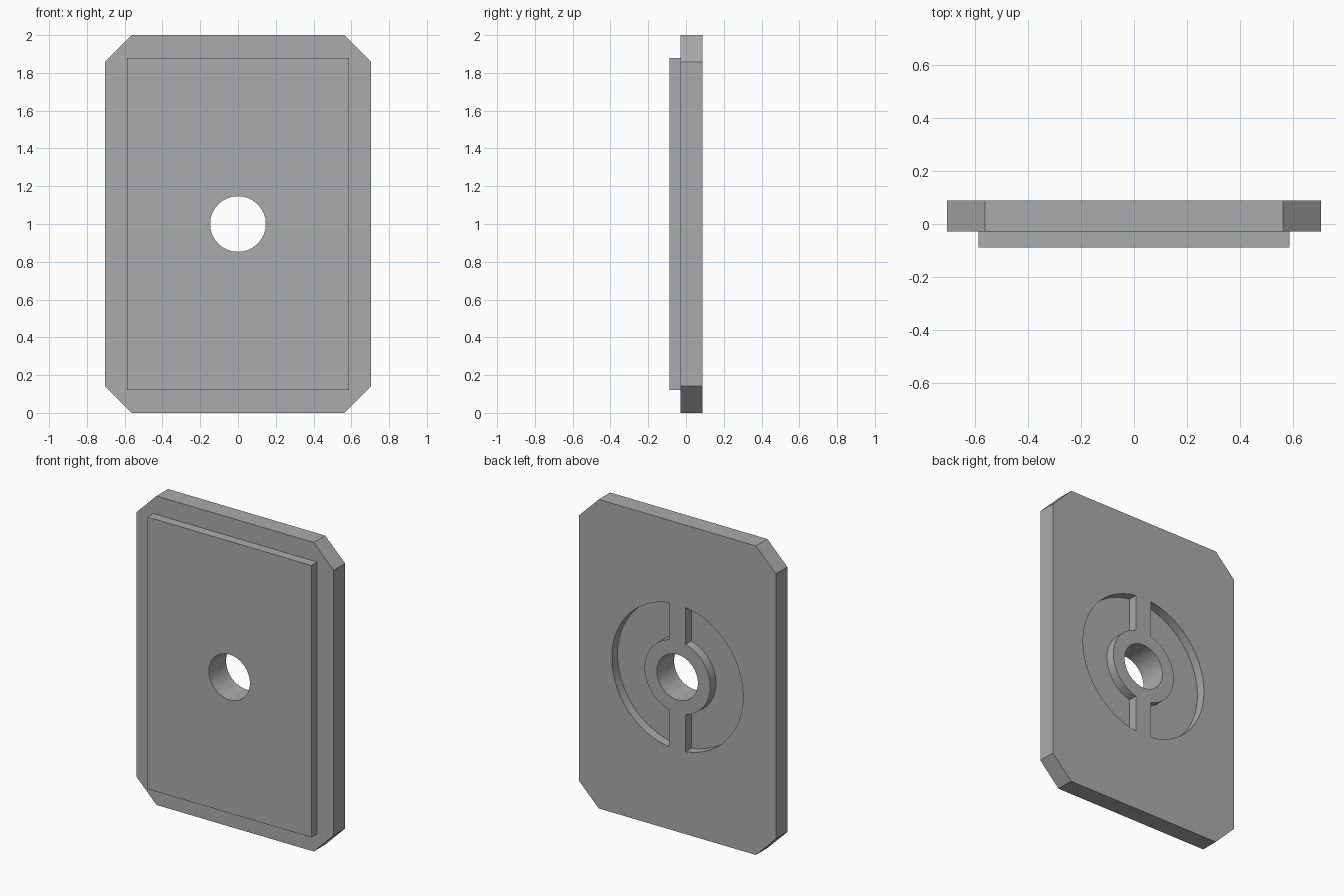
import bpy, bmesh
from math import sin, cos, acos, pi

cube = bpy.data.objects.get("Cube")
if cube:
    bpy.data.objects.remove(cube, do_unlink=True)

HALF_W, HEIGHT, CHAMFER = 0.705, 2.0, 0.142
MID = HEIGHT / 2
BACK, STEP, FRONT = 0.088, -0.029, -0.088
FLOOR = 0.029
HOLE_R, HUB_R, RECESS_R, RIB = 0.147, 0.235, 0.47, 0.059

grey = bpy.data.materials.new("mid grey")
grey.use_nodes = True
colour = (0.41, 0.41, 0.41, 1)
grey.diffuse_color = colour
grey.node_tree.nodes["Principled BSDF"].inputs["Base Color"].default_value = colour


def prism(name, outline, y0, y1):
    """Extrude an outline of (x, z offset from the middle) from y0 to y1."""
    bm = bmesh.new()
    face = bm.faces.new([bm.verts.new((x, y0, MID + z)) for x, z in outline])
    made = bmesh.ops.extrude_face_region(bm, geom=[face])["geom"]
    verts = [v for v in made if isinstance(v, bmesh.types.BMVert)]
    bmesh.ops.translate(bm, verts=verts, vec=(0, y1 - y0, 0))
    bmesh.ops.recalc_face_normals(bm, faces=bm.faces)
    mesh = bpy.data.meshes.new(name)
    bm.to_mesh(mesh)
    bm.free()
    mesh.materials.append(grey)
    obj = bpy.data.objects.new(name, mesh)
    bpy.context.collection.objects.link(obj)
    return obj


def arc(radius, start, end, steps):
    angles = [start + (end - start) * i / steps for i in range(steps + 1)]
    return [(radius * cos(a), radius * sin(a)) for a in angles]


def combine(target, tool, operation):
    """Apply a boolean and discard its tool."""
    mod = target.modifiers.new(operation, "BOOLEAN")
    mod.operation, mod.object, mod.solver = operation, tool, "EXACT"
    bpy.context.view_layer.objects.active = target
    bpy.ops.object.modifier_apply(modifier=mod.name)
    bpy.data.objects.remove(tool, do_unlink=True)


# Chamfered back plate
c = CHAMFER
corner = [(HALF_W, MID - c), (HALF_W - c, MID)]
right = [(x, -z) for x, z in reversed(corner)] + corner
plate = prism("plate", right + [(-x, z) for x, z in reversed(right)], STEP, BACK)

# Raised front panel, fused into the plate
px, pz = 0.587, 0.88
panel = prism("front_panel", [(-px, -pz), (px, -pz), (px, pz), (-px, pz)], FRONT, STEP + 0.02)
combine(plate, panel, "UNION")

# Central through hole
hole = prism("hole_cutter", arc(HOLE_R, 0, 2 * pi, 64)[:-1], FRONT - 0.1, BACK + 0.1)
combine(plate, hole, "DIFFERENCE")

# Two half-ring recesses in the back, leaving a hub and vertical rib
a, b = acos(RIB / RECESS_R), acos(RIB / HUB_R)
half_ring = arc(RECESS_R, -a, a, 48) + arc(HUB_R, b, -b, 32)
for side in (1, -1):
    cutter = prism("recess_cutter", [(side * x, z) for x, z in half_ring], FLOOR, BACK + 0.1)
    combine(plate, cutter, "DIFFERENCE")

# Smooth the curved walls, keep the edges sharp
bpy.ops.object.select_all(action="DESELECT")
plate.select_set(True)
bpy.context.view_layer.objects.active = plate
bpy.ops.object.shade_smooth_by_angle(angle=pi / 6)
